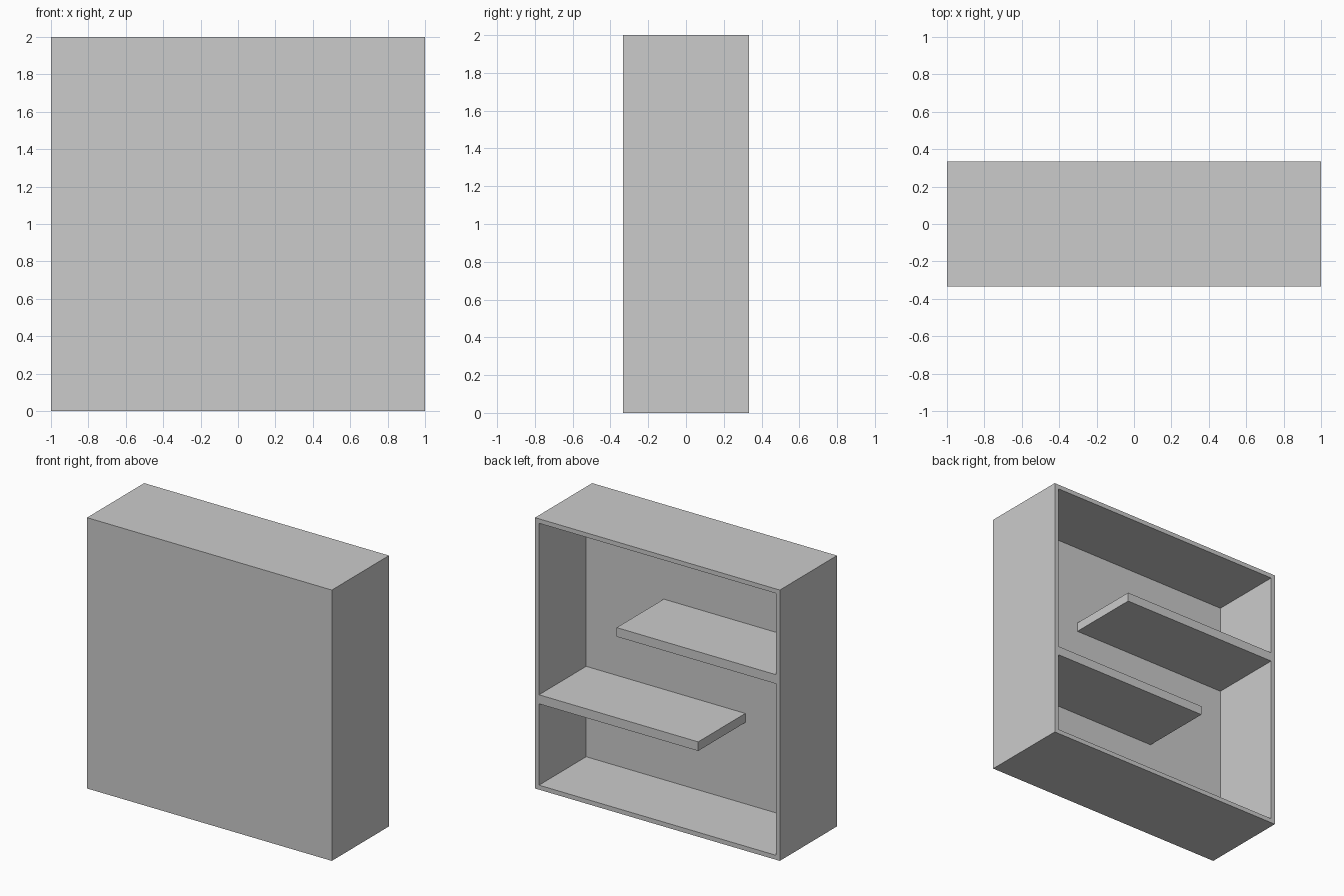
import bpy, bmesh

if "Cube" in bpy.data.objects:
    bpy.data.objects.remove(bpy.data.objects["Cube"])

W, D, H = 2.0, 0.667, 2.0     # outer size
WALL = 0.033                  # side, top and bottom boards
PANEL = 0.117                 # thick closed front panel
SHELF_Z, SHELF_T = 0.667, 0.067
SHELF_END = -0.333            # free end of the lower shelf


def prism(name, outline, y0, y1):
    """Extrude an (x, z) outline from y0 to y1 into a closed solid."""
    bm = bmesh.new()
    face = bm.faces.new([bm.verts.new((x, y0, z)) for x, z in outline])
    ext = bmesh.ops.extrude_face_region(bm, geom=[face], use_keep_orig=True)
    verts = [v for v in ext["geom"] if isinstance(v, bmesh.types.BMVert)]
    bmesh.ops.translate(bm, verts=verts, vec=(0, y1 - y0, 0))
    bmesh.ops.recalc_face_normals(bm, faces=bm.faces[:])
    mesh = bpy.data.meshes.new(name)
    bm.to_mesh(mesh)
    bm.free()
    obj = bpy.data.objects.new(name, mesh)
    bpy.context.collection.objects.link(obj)
    return obj


# Solid cabinet block
w = W / 2
cabinet = prism("shelf_cabinet", [(-w, 0), (w, 0), (w, H), (-w, H)], -D / 2, D / 2)

# S-shaped cavity that leaves two staggered shelves; second half is the first turned 180 degrees
i = w - WALL
z0, z1 = SHELF_Z - SHELF_T / 2, SHELF_Z + SHELF_T / 2
half = [(-i, WALL), (i, WALL), (i, z0), (SHELF_END, z0), (SHELF_END, z1), (i, z1)]
cavity = prism("cavity_cutter", half + [(-x, H - z) for x, z in half],
               -D / 2 + PANEL, D / 2 + 0.1)
cavity.hide_render = True

# Carve the cavity from the open rear side
cut = cabinet.modifiers.new("carve", "BOOLEAN")
cut.operation, cut.solver, cut.object = "DIFFERENCE", "EXACT", cavity
bpy.context.view_layer.objects.active = cabinet
bpy.ops.object.modifier_apply(modifier=cut.name)
bpy.data.objects.remove(cavity)
